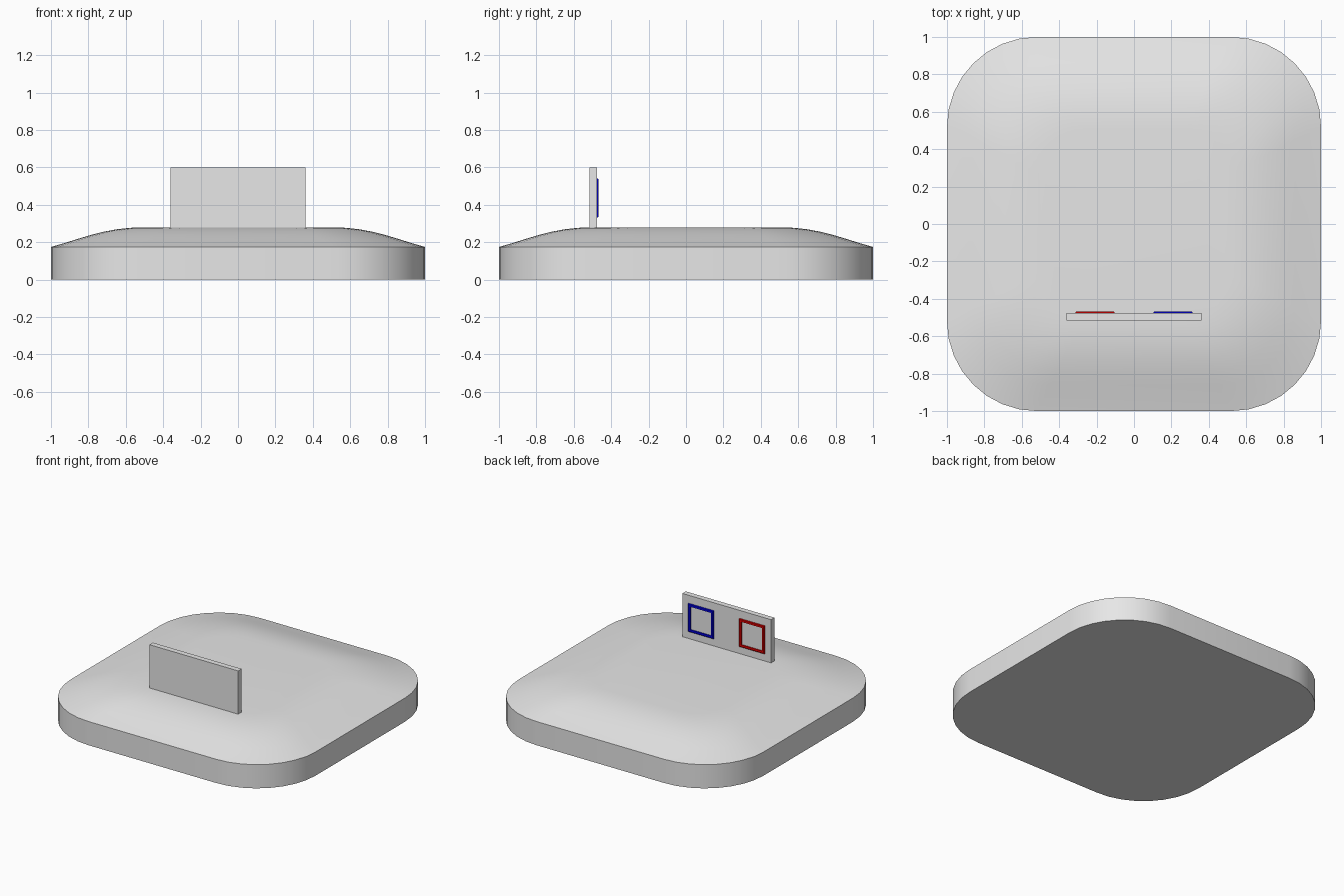
import bpy, bmesh, math

if "Cube" in bpy.data.objects:
    bpy.data.objects.remove(bpy.data.objects["Cube"])


def material(name, rgb):
    m = bpy.data.materials.new(name)
    m.diffuse_color = (*rgb, 1)
    m.use_nodes = True
    m.node_tree.nodes["Principled BSDF"].inputs["Base Color"].default_value = m.diffuse_color
    return m


GREY = material("light_grey", (0.8, 0.8, 0.8))
RED = material("red", (1, 0, 0))
BLUE = material("blue", (0, 0, 1))


def make_object(name, bm, mat, smooth=False):
    bmesh.ops.recalc_face_normals(bm, faces=bm.faces)
    mesh = bpy.data.meshes.new(name)
    bm.to_mesh(mesh)
    bm.free()
    mesh.materials.append(mat)
    ob = bpy.data.objects.new(name, mesh)
    bpy.context.collection.objects.link(ob)
    if smooth:
        bpy.ops.object.select_all(action='DESELECT')
        ob.select_set(True)
        bpy.context.view_layer.objects.active = ob
        bpy.ops.object.shade_smooth_by_angle(angle=math.radians(35))
    return ob


def bridge(bm, a, b):
    n = len(a)
    for i in range(n):
        j = (i + 1) % n
        bm.faces.new((a[i], a[j], b[j], b[i]))


def rounded_square(radius, steps):
    pts = []
    for q in range(4):
        mid = math.radians(45 + 90 * q)
        cx = math.copysign(1 - radius, math.cos(mid))
        cy = math.copysign(1 - radius, math.sin(mid))
        for i in range(steps + 1):
            a = math.pi / 2 * (q + i / steps)
            pts.append((cx + radius * math.cos(a), cy + radius * math.sin(a)))
    return pts


# Base pad: rounded square with a softly raised top
bm = bmesh.new()
outline = rounded_square(0.48, 8)
profile = [(1, 0), (1, 0.175), (0.93, 0.195), (0.86, 0.217), (0.79, 0.238),
           (0.72, 0.256), (0.65, 0.269), (0.58, 0.277), (0.51, 0.28)]
rings = [[bm.verts.new((x * s, y * s, z)) for x, y in outline] for s, z in profile]
for lower, upper in zip(rings, rings[1:]):
    bridge(bm, lower, upper)
bm.faces.new(rings[0])
bm.faces.new(rings[-1])
make_object("base_pad", bm, GREY, True)

# Upright panel near the front edge
bm = bmesh.new()
bmesh.ops.create_cube(bm, size=1)
for v in bm.verts:
    v.co = (v.co.x * 0.724, v.co.y * 0.04 - 0.495, v.co.z * 0.322 + 0.438)
make_object("upright_panel", bm, GREY)


# Square frames on the back of the panel, outer rim slightly chamfered
def square_frame(name, cx, mat):
    bm = bmesh.new()
    cz = 0.437
    section = [(0.104, -0.475), (0.104, -0.471), (0.099, -0.467),
               (0.085, -0.467), (0.085, -0.475)]
    loops = [[bm.verts.new((cx + h * sx, y, cz + h * sz))
              for sx, sz in ((-1, -1), (1, -1), (1, 1), (-1, 1))]
             for h, y in section]
    for i in range(len(loops)):
        bridge(bm, loops[i], loops[(i + 1) % len(loops)])
    make_object(name, bm, mat)


square_frame("red_frame", -0.208, RED)
square_frame("blue_frame", 0.208, BLUE)
